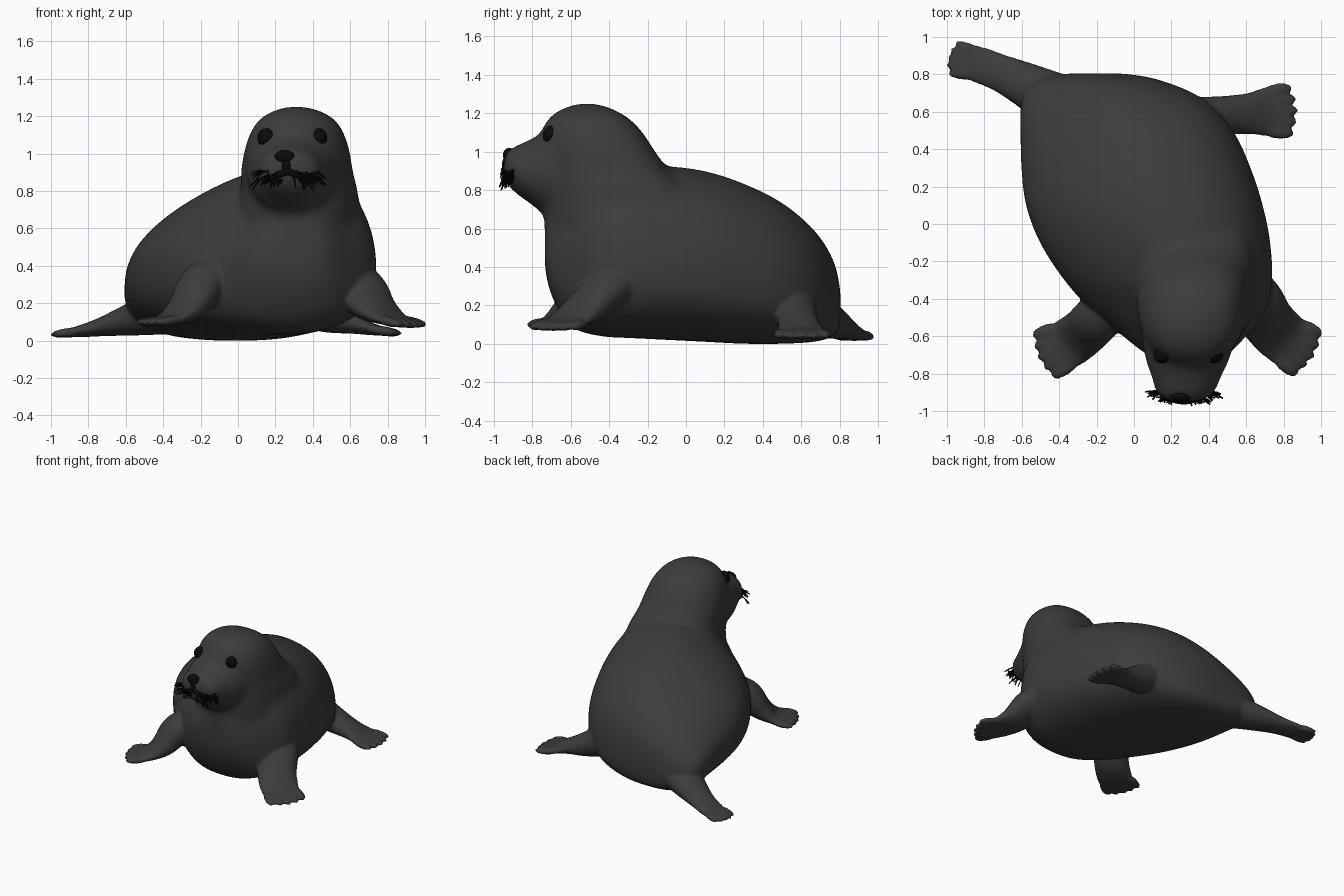
import bpy, bmesh, math, random
from mathutils import Vector, Matrix

if "Cube" in bpy.data.objects:
    bpy.data.objects.remove(bpy.data.objects["Cube"])

random.seed(4)
N = 40


def material(name, v):
    m = bpy.data.materials.new(name)
    m.diffuse_color = (v, v, v, 1)
    m.use_nodes = True
    m.node_tree.nodes["Principled BSDF"].inputs["Base Color"].default_value = m.diffuse_color
    return m


FUR = material("dark_fur", 0.045)
BLACK = material("black", 0.003)


def refine(rows, steps=5):
    """Smoothly interpolate rows of section values (Catmull-Rom)."""
    out, n = [], len(rows)
    for i in range(n - 1):
        a, b, c, d = (rows[max(i - 1, 0)], rows[i], rows[i + 1], rows[min(i + 2, n - 1)])
        for s in range(steps):
            t = s / steps
            out.append([0.5 * (2 * q + (r - p) * t + (2 * p - 5 * q + 4 * r - u) * t * t
                               + (3 * q - p - 3 * r + u) * t ** 3)
                        for p, q, r, u in zip(a, b, c, d)])
    return out + [list(rows[-1])]


def loft(bm, rings):
    vs = [[bm.verts.new(p) for p in ring] for ring in rings]
    faces = [bm.faces.new((a[i], a[(i + 1) % N], b[(i + 1) % N], b[i]))
             for a, b in zip(vs, vs[1:]) for i in range(N)]
    faces += [bm.faces.new(vs[0][::-1]), bm.faces.new(vs[-1])]
    bmesh.ops.recalc_face_normals(bm, faces=faces)


def make(name, bm, mat):
    me = bpy.data.meshes.new(name)
    bm.to_mesh(me)
    bm.free()
    me.materials.append(mat)
    for p in me.polygons:
        p.use_smooth = True
    ob = bpy.data.objects.new(name, me)
    bpy.context.collection.objects.link(ob)
    return ob


def fuse(ob, voxel, iterations):
    """Merge overlapping shapes into one smooth skin."""
    r = ob.modifiers.new("fuse", 'REMESH')
    r.mode, r.voxel_size, r.use_smooth_shade = 'VOXEL', voxel, True
    s = ob.modifiers.new("soften", 'SMOOTH')
    s.factor, s.iterations = 0.5, iterations
    me = bpy.data.meshes.new_from_object(ob.evaluated_get(bpy.context.evaluated_depsgraph_get()))
    ob.modifiers.clear()
    ob.data = me


ANG = [2 * math.pi * i / N for i in range(N)]
bm = bmesh.new()

# torso sections along y: y, x left, x right, z bottom, z top
torso = [(0.805, -0.38, -0.05, 0.10, 0.27), (0.77, -0.53, 0.14, 0.04, 0.43),
         (0.67, -0.605, 0.37, 0.01, 0.59), (0.5, -0.61, 0.53, 0.0, 0.735),
         (0.3, -0.605, 0.625, 0.0, 0.835), (0.1, -0.58, 0.69, 0.01, 0.9),
         (-0.1, -0.505, 0.73, 0.02, 0.925), (-0.3, -0.375, 0.74, 0.03, 0.92),
         (-0.45, -0.24, 0.715, 0.04, 0.87), (-0.6, -0.06, 0.6, 0.09, 0.8),
         (-0.7, 0.07, 0.5, 0.25, 0.72), (-0.735, 0.16, 0.44, 0.4, 0.64)]
rings = []
for y, x0, x1, z0, z1 in refine(torso):
    zm, cx, hw = z0 + 0.4 * (z1 - z0), (x0 + x1) / 2, (x1 - x0) / 2
    k = min(1, hw / 0.5)
    ring = []
    for a in ANG:
        c, s = math.cos(a), math.sin(a)
        if s >= 0:
            skew = k * (0.1 + 0.22 * max(0, -c))
            ring.append((cx + hw * c + skew * s * s, y, zm + (z1 - zm) * s))
        else:
            ring.append((cx + hw * math.copysign(abs(c) ** 0.8, c), y, zm - (zm - z0) * abs(s) ** 0.8))
    rings.append(ring)
loft(bm, rings)

# neck and skull sections along z: z, x left, x right, y front, y back
skull = [(0.5, 0.0, 0.62, -0.72, 0.0), (0.66, 0.0, 0.65, -0.74, 0.05),
         (0.8, 0.015, 0.64, -0.745, 0.02), (0.9, 0.015, 0.615, -0.755, -0.085),
         (1.0, 0.03, 0.6, -0.765, -0.16), (1.1, 0.06, 0.57, -0.755, -0.225),
         (1.18, 0.11, 0.52, -0.71, -0.305), (1.23, 0.19, 0.435, -0.63, -0.4),
         (1.252, 0.27, 0.35, -0.55, -0.48)]
rings = []
for z, x0, x1, y0, y1 in refine(skull):
    ring = []
    for a in ANG:
        c, s = math.cos(a), math.sin(a)
        # fuller nape on the outer side, fuller throat on the other
        e = 0.72 if c > 0 and s > 0 else 0.88 if c < 0 and s < 0 else 1
        ring.append(((x0 + x1) / 2 + (x1 - x0) / 2 * math.copysign(abs(c) ** e, c),
                     (y0 + y1) / 2 + (y1 - y0) / 2 * math.copysign(abs(s) ** e, s), z))
    rings.append(ring)
loft(bm, rings)

# muzzle sections along y: y, x centre, half width, z bottom, z top
muzzle = [(-0.62, 0.29, 0.25, 0.66, 1.15), (-0.74, 0.285, 0.22, 0.68, 1.1),
          (-0.82, 0.28, 0.185, 0.735, 1.06), (-0.89, 0.275, 0.165, 0.785, 1.03),
          (-0.93, 0.27, 0.13, 0.83, 1.005), (-0.95, 0.265, 0.06, 0.88, 0.975)]
loft(bm, [[(cx + hw * math.cos(a), y, (z0 + z1) / 2 + (z1 - z0) / 2 * math.sin(a)) for a in ANG]
          for y, cx, hw, z0, z1 in refine(muzzle)])
body = make("seal_body", bm, FUR)
fuse(body, 0.018, 26)

# flippers: rows of x, y, z, half width, half thickness; toes fan at the tip
flippers = [
    [(-0.07, -0.40, 0.37, 0.12, 0.11), (-0.19, -0.50, 0.30, 0.13, 0.115), (-0.265, -0.575, 0.19, 0.13, 0.085),
     (-0.355, -0.64, 0.12, 0.135, 0.038), (-0.465, -0.695, 0.10, 0.13, 0.022)],
    [(0.54, -0.30, 0.37, 0.14, 0.11), (0.645, -0.41, 0.29, 0.15, 0.11), (0.715, -0.52, 0.19, 0.145, 0.085),
     (0.81, -0.615, 0.12, 0.145, 0.038), (0.915, -0.685, 0.09, 0.135, 0.022)],
    [(-0.42, 0.66, 0.15, 0.15, 0.12), (-0.58, 0.745, 0.11, 0.12, 0.085), (-0.72, 0.81, 0.075, 0.10, 0.052),
     (-0.84, 0.855, 0.05, 0.098, 0.032), (-0.945, 0.88, 0.037, 0.085, 0.02)],
    [(0.34, 0.56, 0.19, 0.12, 0.12), (0.49, 0.58, 0.13, 0.105, 0.09), (0.62, 0.59, 0.09, 0.112, 0.055),
     (0.72, 0.60, 0.06, 0.135, 0.032), (0.82, 0.605, 0.045, 0.13, 0.02)]]
bm = bmesh.new()
bm.from_mesh(body.data)
for rows in flippers:
    fine = refine(rows)
    pts = [Vector(r[:3]) for r in fine]
    rings = []
    for i, r in enumerate(fine):
        t = (pts[min(i + 1, len(pts) - 1)] - pts[max(i - 1, 0)]).normalized()
        side = t.cross(Vector((0, 0, 1))).normalized()
        up = side.cross(t)
        rings.append([pts[i] + side * r[3] * math.cos(a) + up * r[4] * math.sin(a) for a in ANG])
    loft(bm, rings)
    w = rows[-1][3]
    for k in range(-2, 3):
        d = (t + side * 0.09 * k).normalized()
        s2 = d.cross(Vector((0, 0, 1))).normalized()
        rot = Matrix((d, s2, s2.cross(d))).transposed().to_4x4()
        c = pts[-1] + side * w * 0.41 * k - t * (0.035 + 0.006 * k * k)
        size = (0.095, 0.29 * w + 0.004, 0.026, 1)
        bmesh.ops.create_uvsphere(bm, u_segments=16, v_segments=10, radius=1,
                                  matrix=Matrix.Translation(c) @ rot @ Matrix.Diagonal(size))
old = body
body = make("seal_body", bm, FUR)
bpy.data.objects.remove(old)
body.name = "seal_body"
fuse(body, 0.0125, 5)


def blob(name, loc, size):
    b = bmesh.new()
    bmesh.ops.create_uvsphere(b, u_segments=24, v_segments=14, radius=1,
                              matrix=Matrix.Translation(loc) @ Matrix.Diagonal((*size, 1)))
    return make(name, b, BLACK)


# eyes and nose
blob("left_eye", (0.15, -0.70, 1.085), (0.047, 0.045, 0.05))
blob("right_eye", (0.43, -0.70, 1.085), (0.047, 0.045, 0.05))
blob("nose", (0.25, -0.92, 0.98), (0.055, 0.033, 0.04))
blob("nose_bridge", (0.258, -0.94, 0.93), (0.025, 0.018, 0.04))


def strands(name, paths, radius):
    cu = bpy.data.curves.new(name, 'CURVE')
    cu.dimensions, cu.bevel_depth, cu.bevel_resolution = '3D', radius, 1
    for path in paths:
        sp = cu.splines.new('POLY')
        sp.points.add(len(path) - 1)
        for p, q in zip(sp.points, path):
            p.co = (*q, 1)
    cu.materials.append(BLACK)
    ob = bpy.data.objects.new(name, cu)
    bpy.context.collection.objects.link(ob)


# mouth line and drooping whiskers on both cheeks
strands("mouth", [[(0.265 + 0.125 * u, -0.945 + 0.05 * u * u, 0.905 - 0.05 * abs(u)) for u in
                   [i / 8 - 1 for i in range(17)]]], 0.02)
hairs = []
for s in (-1, 1):
    for i in range(40):
        u = random.uniform(0.02, 0.14)
        p = Vector((0.268 + s * u, -0.93 + 2.2 * u * u, random.uniform(0.86, 0.92)))
        out = Vector((s * random.uniform(0.01, 0.075), random.uniform(-0.045, -0.005), 0))
        drop = random.uniform(0.0, 0.065)
        hairs.append([p + out * t - Vector((0, 0, drop * t * t)) for t in (0, 0.35, 0.7, 1)])
strands("whiskers", hairs, 0.004)
